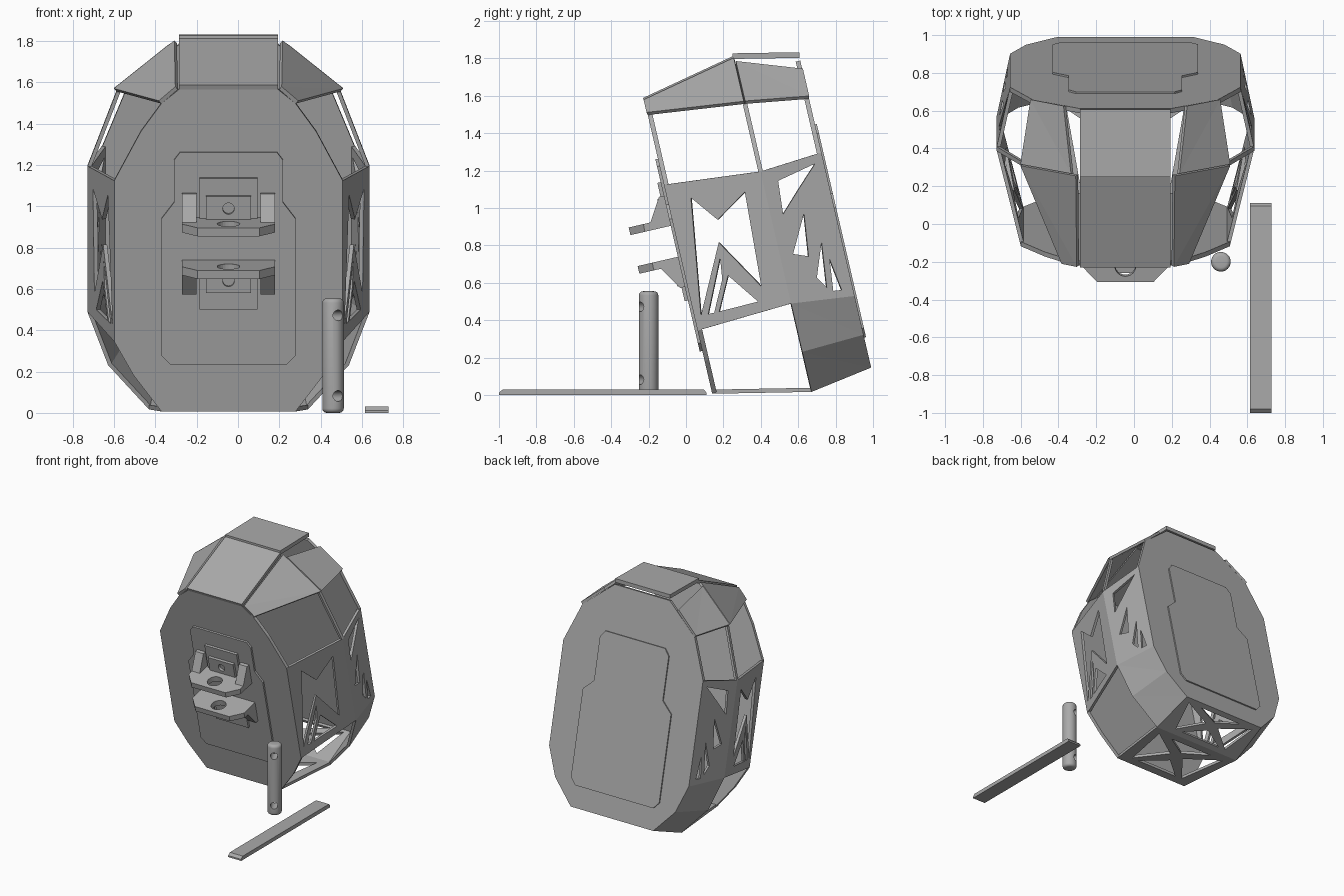
import bpy, bmesh, math
from mathutils import Vector
from mathutils.geometry import tessellate_polygon, normal

if "Cube" in bpy.data.objects:
    bpy.data.objects.remove(bpy.data.objects["Cube"])

grey = bpy.data.materials.new("mid_grey")
grey.diffuse_color = (0.40, 0.40, 0.40, 1)
grey.use_nodes = True
grey.node_tree.nodes["Principled BSDF"].inputs["Base Color"].default_value = grey.diffuse_color

# The shell leans back: n = depth from the front plate, v = height along it
SN, CS, CX = 0.225, 0.974, -0.046


def W(x, n, v):
    return Vector((CX + x, 0.14 + n * CS - v * SN, 0.007 + n * SN + v * CS))


def direction(n, v):
    return Vector((0, n * CS - v * SN, n * SN + v * CS))


CENTRE = W(0, 0.45, 0.8)


def add(name, bm):
    bmesh.ops.recalc_face_normals(bm, faces=bm.faces)
    me = bpy.data.meshes.new(name)
    bm.to_mesh(me)
    bm.free()
    me.materials.append(grey)
    ob = bpy.data.objects.new(name, me)
    bpy.context.collection.objects.link(ob)
    return ob


def prism(name, loops, off):
    """Flat outline (first loop) with holes (other loops), thickened by off."""
    bm = bmesh.new()
    flat = [p for l in loops for p in l]
    a = [bm.verts.new(p) for p in flat]
    b = [bm.verts.new(p + off) for p in flat]
    for t in tessellate_polygon(loops):
        bm.faces.new([a[i] for i in t])
        bm.faces.new([b[i] for i in reversed(t)])
    s = 0
    for l in loops:
        for i in range(len(l)):
            j, k = s + i, s + (i + 1) % len(l)
            bm.faces.new((a[j], a[k], b[k], b[j]))
        s += len(l)
    bmesh.ops.dissolve_limit(bm, angle_limit=0.01, verts=bm.verts, edges=bm.edges)
    return add(name, bm)


def panel(name, quad, t, holes=()):
    """Shell panel; positive t thickens outward, negative inward."""
    nrm = normal(quad)
    if nrm.dot(sum(quad, Vector()) / len(quad) - CENTRE) < 0:
        nrm = -nrm
    return prism(name, [quad] + list(holes), nrm * t)


def sym(half):
    """Mirror a half outline of (x, v) points into a closed loop."""
    return half + [(-x, v) for x, v in reversed(half)]


# Half outlines of the three rings: front plate, middle crease, back plate
front = [(.24, 1.60), (.325, 1.53), (.425, 1.39), (.553, 1.147), (.553, .347), (.46, .18), (.325, 0)]
mid = [(.24, 1.71), (.543, 1.471), (.683, 1.10), (.683, .375), (.583, .11), (.385, -.11)]
back = [(.24, 1.63), (.49, 1.42), (.61, 1.126), (.61, .338), (.525, .125), (.36, -.055)]
NM, NB = 0.52, 0.86

prism("front_plate", [[W(x, 0, v) for x, v in sym(front)]], direction(.025, 0))
prism("back_plate", [[W(x, NB, v) for x, v in sym(back)]], direction(-.025, 0))

# Raised pads on the front and back plates
pad_f = [(.235, 1.29), (.265, 1.25), (.265, 1.04), (.325, .96), (.325, .28), (.28, .235)]
pad_b = [(.26, 1.28), (.30, 1.23), (.30, .90), (.385, .82), (.385, .16), (.34, .11)]
prism("front_pad", [[W(x, 0, v) for x, v in sym(pad_f)]], direction(-.014, 0))
prism("back_pad", [[W(x, NB, v) for x, v in sym(pad_b)]], direction(.010, 0))

# Cut-outs of the side panels as (n, v)
cuts_f = [[(.125, 1.047), (.035, .42), (.216, .78), (.385, .50), (.413, 1.012), (.238, .90)],
          [(.205, .70), (.075, .42), (.108, .42), (.19, .583)],
          [(.225, .597), (.135, .42), (.35, .425)]]
cuts_b = [[(.586, .85), (.60, 1.03), (.813, 1.075), (.693, .958)],
          [(.59, .631), (.696, .83), (.668, .60)],
          [(.685, .478), (.753, .66), (.725, .415)],
          [(.755, .39), (.774, .56), (.80, .385)]]


def lerp(n, n0, n1, a, b):
    return a + (b - a) * (n - n0) / (n1 - n0)


for s, side in ((1, "right"), (-1, "left")):
    # Pierced side panels
    fq = [W(s * .553, 0, .347), W(s * .553, 0, 1.147), W(s * .683, NM, 1.10), W(s * .683, NM, .375)]
    bq = [W(s * .683, NM, .375), W(s * .683, NM, 1.10), W(s * .61, NB, 1.126), W(s * .61, NB, .338)]
    panel(side + "_front_side_panel", fq, -.02,
          [[W(s * lerp(n, 0, NM, .553, .683), n, v) for n, v in h] for h in cuts_f])
    panel(side + "_back_side_panel", bq, -.02,
          [[W(s * lerp(n, NM, NB, .683, .61), n, v) for n, v in h] for h in cuts_b])
    # Solid lower back corner panels
    for i in (3, 4):
        q = [(mid[i], NM), (mid[i + 1], NM), (back[i + 1], NB), (back[i], NB)]
        panel(f"{side}_lower_panel_{i}", [W(s * p[0], n, p[1]) for p, n in q], -.02)
    # Sloping lid panels
    panel(side + "_lid_front", [W(s * .245, 0, 1.60), W(s * .325, 0, 1.53),
                                W(s * .543, NM, 1.471), W(s * .25, NM, 1.71)], .02)
    panel(side + "_lid_back", [W(s * .275, NM, 1.69), W(s * .543, NM, 1.471),
                               W(s * .49, NB, 1.42), W(s * .315, NB, 1.57)], .02)
    # Strut across the open upper corner
    a, b = mid[1], mid[2]
    prism(side + "_strut", [[W(s * a[0], NM - .012, a[1]), W(s * a[0], NM + .012, a[1]),
                             W(s * b[0], NM + .012, b[1]), W(s * b[0], NM - .012, b[1])]],
          Vector((-s * .02, 0, 0)))

# Top lid panels
panel("lid_top_front", [W(-.24, 0, 1.60), W(.24, 0, 1.60), W(.24, NM, 1.71), W(-.24, NM, 1.71)], .025)
panel("lid_top_back", [W(-.24, NM - .01, 1.72), W(.24, NM - .01, 1.72),
                       W(.24, NB, 1.645), W(-.24, NB, 1.645)], .03)


# Pierced bottom panels, cut-outs scaled to each depth range
def bottom(name, n0, n1, x0, x1, v0, v1):
    cuts = [[(.14, -.24), (.88, -.31), (.56, -.06)], [(.14, .24), (.88, .31), (.56, .06)],
            [(.88, -.19), (.88, .19), (.66, 0)], [(.13, -.18), (.13, .18), (.42, 0)]]
    q = [W(-x0, n0, v0), W(x0, n0, v0), W(x1, n1, v1), W(-x1, n1, v1)]
    panel(name, q, -.022, [[W(x, n0 + (n1 - n0) * t, v0 + (v1 - v0) * t) for t, x in h] for h in cuts])


bottom("bottom_front_panel", 0, NM, .325, .385, 0, -.11)
bottom("bottom_back_panel", NM, NB, .385, .36, -.11, -.055)


def ring(fn, r, count=24):
    return [fn(r * math.cos(k * math.tau / count), r * math.sin(k * math.tau / count)) for k in range(count)]


# Two mirrored clips on the front plate
VC = 0.84
for s, nm in ((1, "upper"), (-1, "lower")):
    def box(x, v0, v1, n):
        return [W(-x, n, VC + s * v0), W(x, n, VC + s * v0), W(x, n, VC + s * v1), W(-x, n, VC + s * v1)]
    prism(nm + "_clip_base", [box(.14, .12, .325, -.012)], direction(-.02, 0))
    prism(nm + "_clip_boss", [box(.11, .12, .24, -.032),
                              ring(lambda a, b: W(a, -.032, VC + s * .18 + b), .028)], direction(-.02, 0))
    v = VC + s * .085
    shelf = [(.225, -.01), (.225, -.155), (.15, -.235)]
    prism(nm + "_clip_shelf", [[W(x, n, v) for x, n in sym(shelf)],
                               ring(lambda a, b: W(a, -.15 + b, v), .055)], direction(0, s * .042))
    for m in (-1, 1):
        prism(f"{nm}_clip_gusset_{m}", [[W(m * .155, -.01, VC + s * .12), W(m * .155, -.01, VC + s * .25),
                                         W(m * .155, -.04, VC + s * .25), W(m * .155, -.12, VC + s * .12)]],
              Vector((m * .07, 0, 0)))


def cylinder(name, r, h, bevel=0):
    bm = bmesh.new()
    bmesh.ops.create_cone(bm, cap_ends=True, segments=40, radius1=r, radius2=r, depth=h)
    if bevel:
        rim = [e for e in bm.edges if abs(e.verts[0].co.z - e.verts[1].co.z) < 1e-5]
        bmesh.ops.bevel(bm, geom=rim, offset=bevel, segments=4, profile=.5, affect='EDGES')
    return add(name, bm)


# Standing pin with two cross holes
pin = cylinder("pin", .052, .555, .022)
pin.location = (.46, -.2, .2775)
for z in (.082, .472):
    c = cylinder("pin_hole_cutter", .026, .3)
    c.rotation_euler = (math.pi / 2, 0, math.radians(30))
    c.location = (.46, -.2, z)
    c.hide_render = True
    c.hide_set(True)
    mod = pin.modifiers.new("cross_hole", 'BOOLEAN')
    mod.object, mod.solver = c, 'EXACT'
bpy.context.view_layer.update()
pin.data = bpy.data.meshes.new_from_object(pin.evaluated_get(bpy.context.evaluated_depsgraph_get()))
pin.modifiers.clear()
for o in [o for o in bpy.data.objects if "cutter" in o.name]:
    bpy.data.objects.remove(o)
bpy.context.view_layer.objects.active = pin
pin.select_set(True)
bpy.ops.object.shade_smooth_by_angle(angle=math.radians(35))

# Loose flat bar with sloped ends
prism("bar", [[Vector((.615, y, z)) for y, z in
               ((-1, 0), (.11, 0), (.11, .012), (.095, .03), (-.98, .03), (-1, .012))]], Vector((.113, 0, 0)))
